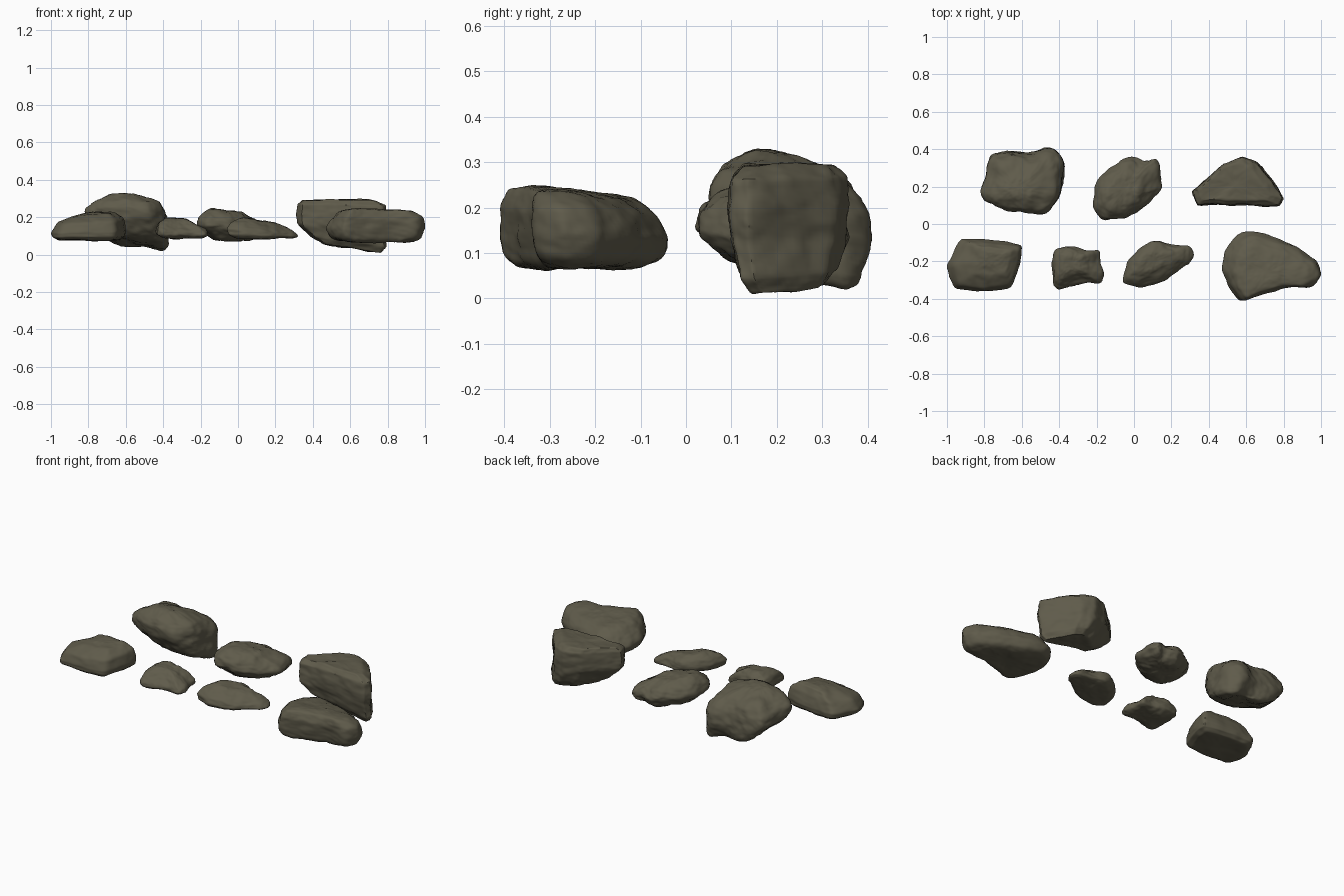
import bpy
import bmesh
from mathutils import Vector, noise

cube = bpy.data.objects.get("Cube")
if cube:
    bpy.data.objects.remove(cube, do_unlink=True)

# One dull olive-brown stone colour for every rock
stone = bpy.data.materials.new("olive brown stone")
stone.use_nodes = True
colour = (0.115, 0.105, 0.07, 1)
stone.diffuse_color = colour
shader = next(n for n in stone.node_tree.nodes if n.type == "BSDF_PRINCIPLED")
shader.inputs["Base Color"].default_value = colour
shader.inputs["Roughness"].default_value = 0.9


def bounds(points):
    """Lowest and highest corner of a set of points."""
    low = Vector([min(p[i] for p in points) for i in range(3)])
    high = Vector([max(p[i] for p in points) for i in range(3)])
    return low, high


def rock(name, outline, sections, rough=0.012, crease=0.3, slope=(0, 0), keel=(0, 0)):
    """Loft a plan outline through (height, scale %, shift x, shift y)
    sections, all in hundredths, then round it off and weather it.
    The slope tilts the top and the keel tilts the underside."""
    plan = [Vector((x, y, 0)) / 100 for x, y in outline]
    low, high = bounds(plan)
    centre = (low + high) / 2
    low.z, high.z = sections[0][0] / 100, sections[-1][0] / 100

    bm = bmesh.new()
    rings = []
    for height, scale, dx, dy in sections:
        ring = []
        z = height / 100
        fade = (z - low.z) / (high.z - low.z)
        tilt = Vector((*slope, 0)) * fade + Vector((*keel, 0)) * (1 - fade)
        for p in plan:
            offset = (p - centre) * scale / 100 + Vector((dx, dy, 0)) / 100
            ring.append(bm.verts.new(centre + offset + Vector((0, 0, z + offset.dot(tilt)))))
        rings.append(ring)
    count = len(plan)
    for below, above in zip(rings, rings[1:]):
        for i in range(count):
            j = (i + 1) % count
            bm.faces.new((below[i], below[j], above[j], above[i]))
    # Close both ends with a fan
    for ring in (rings[0], rings[-1]):
        hub = bm.verts.new(sum((v.co for v in ring), Vector()) / count)
        for i in range(count):
            bm.faces.new((ring[i], ring[(i + 1) % count], hub))
    bmesh.ops.recalc_face_normals(bm, faces=bm.faces)
    layer = bm.edges.layers.float.new("crease_edge")
    for edge in bm.edges:
        edge[layer] = crease
    cage = bpy.data.meshes.new(name)
    bm.to_mesh(cage)
    bm.free()

    obj = bpy.data.objects.new(name, cage)
    bpy.context.collection.objects.link(obj)
    obj.modifiers.new("rounding", "SUBSURF").levels = 3
    graph = bpy.context.evaluated_depsgraph_get()
    mesh = bpy.data.meshes.new_from_object(obj.evaluated_get(graph))
    obj.modifiers.clear()
    obj.data = mesh
    bpy.data.meshes.remove(cage)
    mesh.name = name

    # Weather the surface with broad dents and finer chips
    normals = [v.normal.copy() for v in mesh.vertices]
    for v, normal in zip(mesh.vertices, normals):
        broad = noise.noise(v.co * 9)
        fine = noise.fractal(v.co * 22, 0.8, 2.0, 3)
        v.co += normal * rough * (broad + 0.4 * fine)

    # Make up for the shrinkage that rounding causes in each rock
    now_low, now_high = bounds([v.co for v in mesh.vertices])
    for v in mesh.vertices:
        v.co = Vector([
            low[i] + (v.co[i] - now_low[i]) * (high[i] - low[i]) / (now_high[i] - now_low[i])
            for i in range(3)])
    mesh.materials.append(stone)
    bpy.ops.object.select_all(action="DESELECT")
    obj.select_set(True)
    bpy.context.view_layer.objects.active = obj
    bpy.ops.object.shade_smooth_by_angle(angle=0.7)


# Back row
rock("back_left_boulder",
     [(-82, 18), (-79, 28), (-77, 38), (-66, 39), (-56, 37), (-44, 41), (-37, 35),
      (-37, 22), (-38, 14), (-46, 6), (-58, 5), (-71, 8), (-80, 12)],
     [(2, 58, 8, 3), (5, 82, 4, 1), (14, 99, 0, 0), (22, 96, 0, -1),
      (28, 80, 1, -2), (33, 32, -1, -4)], rough=0.014, slope=(0, -0.08),
     keel=(-0.12, -0.3))
rock("back_middle_rock",
     [(-22, 11), (-20, 21), (-12, 30), (-2, 36), (7, 32), (12, 34), (15, 31),
      (15, 19), (11, 15), (6, 8), (-5, 3), (-17, 2)],
     [(7, 50, 2, 2), (10, 80, 1, 1), (15, 100, 0, 0), (20, 88, -1, -1),
      (25, 52, -3, -2)], rough=0.015, slope=(-0.18, 0))
rock("back_right_boulder",
     [(31, 17), (40, 25), (48, 33), (58, 36), (66, 33), (74, 22), (80, 13),
      (78, 9), (62, 9), (46, 10), (34, 9)],
     [(1, 64, 6, 0), (5, 84, 4, 0), (13, 97, 0, 0), (20, 100, 0, 0),
      (27, 97, 0, 0), (30, 78, -2, 0)], rough=0.01, crease=0.55, keel=(-0.18, 0))

# Front row
rock("front_left_rock",
     [(-100, -22), (-92, -8), (-80, -8), (-60, -11), (-61, -20), (-66, -34),
      (-80, -36), (-96, -34)],
     [(7, 82, 0, 0), (9, 98, 0, 0), (12, 100, 0, 0), (18, 86, 1, 0),
      (22, 54, 3, 2), (23, 26, 4, 3)], rough=0.008, crease=0.45, slope=(0.08, 0.08))
rock("front_inner_left_rock",
     [(-44, -13), (-34, -12), (-26, -15), (-19, -14), (-19, -22), (-16, -27),
      (-18, -32), (-26, -31), (-34, -33), (-40, -35), (-44, -33)],
     [(8, 65, 0, 0), (10, 96, 0, 0), (13, 95, 0, 0), (17, 74, -2, 1),
      (20, 40, -3, 2)], rough=0.012, slope=(-0.1, 0))
rock("front_inner_right_rock",
     [(-6, -32), (-3, -21), (5, -12), (14, -9), (22, -12), (31, -13), (32, -19),
      (23, -26), (14, -32), (1, -34)],
     [(8, 80, 1, 0), (10, 98, 0, 0), (13, 95, -1, 0), (17, 76, -2, 1),
      (20, 46, -3, 1)], rough=0.012, slope=(-0.18, 0))
rock("front_right_boulder",
     [(47, -23), (49, -14), (54, -7), (61, -4), (78, -8), (89, -14), (97, -19),
      (100, -26), (95, -32), (81, -32), (67, -36), (56, -41), (50, -32)],
     [(6, 62, 0, -1), (8, 90, 0, 0), (14, 100, 0, 0), (20, 93, 1, -1),
      (24, 74, 0, -2), (25, 42, -2, -2)], rough=0.01, slope=(0, -0.12))
